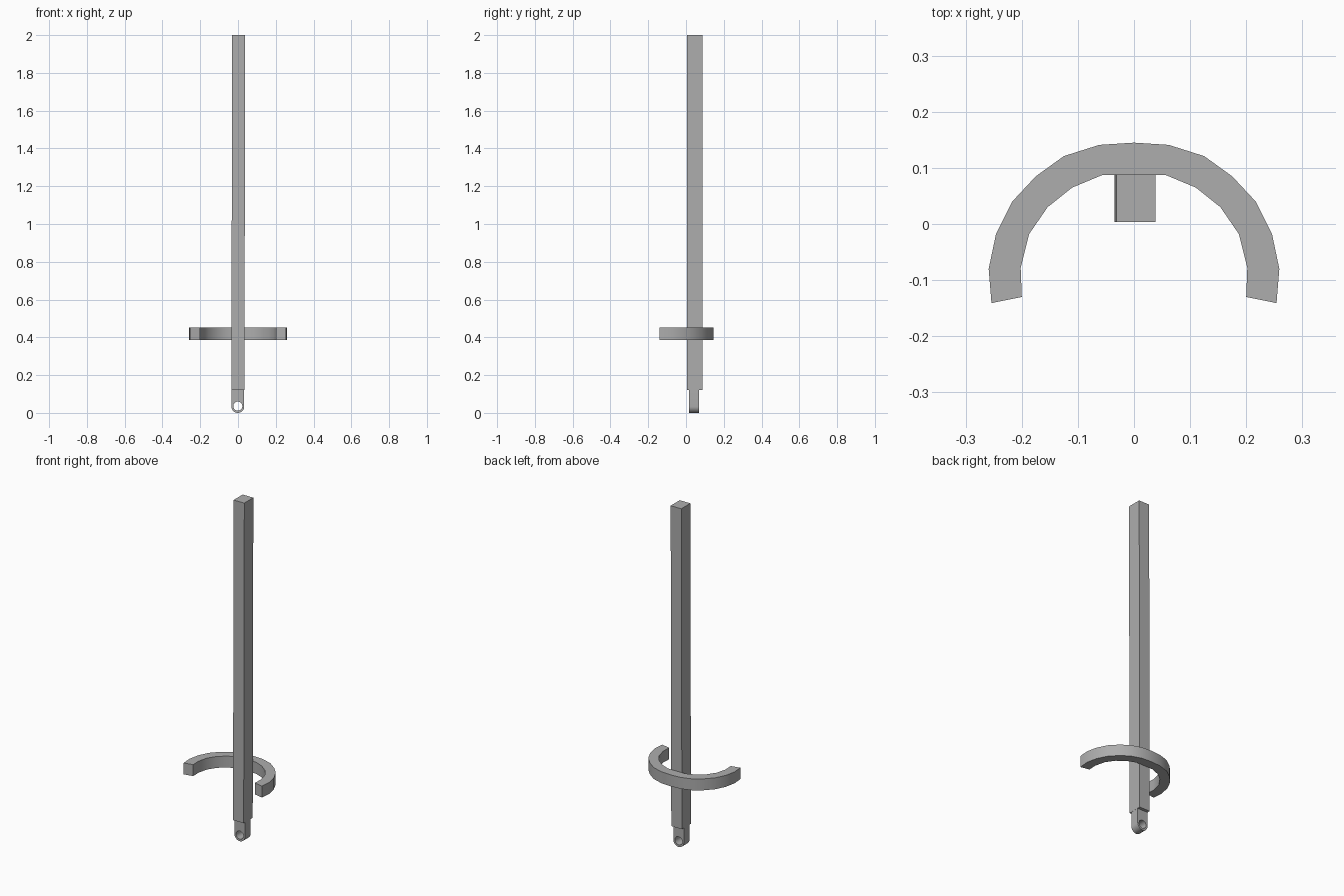
import bpy, bmesh, math
from mathutils import Vector

if "Cube" in bpy.data.objects:
    bpy.data.objects.remove(bpy.data.objects["Cube"])

grey = bpy.data.materials.new("plain grey")
grey.use_nodes = True
colour = (0.42, 0.42, 0.42, 1)
grey.diffuse_color = colour
grey.node_tree.nodes["Principled BSDF"].inputs["Base Color"].default_value = colour


def prism(name, loops, place, sweep):
    """Fill closed outlines (inner ones become holes) and extrude them along sweep."""
    bm = bmesh.new()
    edges = []
    for loop in loops:
        verts = [bm.verts.new(place(a, b)) for a, b in loop]
        edges += [bm.edges.new((v, verts[i - 1])) for i, v in enumerate(verts)]
    bmesh.ops.triangle_fill(bm, use_beauty=True, edges=edges)
    top = bmesh.ops.extrude_face_region(bm, geom=bm.faces[:], use_keep_orig=True)["geom"]
    bmesh.ops.translate(bm, vec=Vector(sweep), verts=[g for g in top if isinstance(g, bmesh.types.BMVert)])
    bmesh.ops.recalc_face_normals(bm, faces=bm.faces[:])
    mesh = bpy.data.meshes.new(name)
    bm.to_mesh(mesh)
    bm.free()
    mesh.materials.append(grey)
    obj = bpy.data.objects.new(name, mesh)
    bpy.context.collection.objects.link(obj)
    bpy.ops.object.select_all(action="DESELECT")
    obj.select_set(True)
    bpy.context.view_layer.objects.active = obj
    bpy.ops.object.shade_smooth_by_angle(angle=math.radians(35))
    return obj


def arc(radius, centre, start, end, steps):
    angles = [math.radians(start + (end - start) * i / steps) for i in range(steps + 1)]
    return [(radius * math.cos(a), centre + radius * math.sin(a)) for a in angles]


def mirrored(half):
    return [(-x, y) for x, y in reversed(half)] + half


# Square post, leaning very slightly sideways
post_bottom = 0.12
prism("post", [[(-0.035, 0.004), (0.034, 0.004), (0.034, 0.088), (-0.035, 0.088)]],
      lambda x, y: (x, y, post_bottom), (0.004, 0, 2 - post_bottom))

# Narrower rounded tip with a pin hole
tip_radius = 0.034
tip = [(tip_radius, post_bottom), (-tip_radius, post_bottom)] + arc(tip_radius, tip_radius, 180, 360, 16)
hole = arc(0.024, 0.036, 0, 345, 23)
prism("pierced_tip", [tip, hole], lambda x, z: (x - 0.001, 0.017, z), (0, 0.053, 0))

# Open half ring behind the post
outer = [(0.062, 0.141), (0.125, 0.121), (0.175, 0.085), (0.217, 0.04),
         (0.246, -0.018), (0.259, -0.08), (0.254, -0.141)]
inner = [(0.057, 0.087), (0.11, 0.065), (0.154, 0.03), (0.187, -0.018),
         (0.202, -0.078), (0.2, -0.13)]
outline = mirrored(outer) + list(reversed(mirrored(inner)))
outline.insert(len(outer), (0, 0.145))
prism("half_ring", [outline], lambda x, y: (x, y, 0.385), (0, 0, 0.067))
